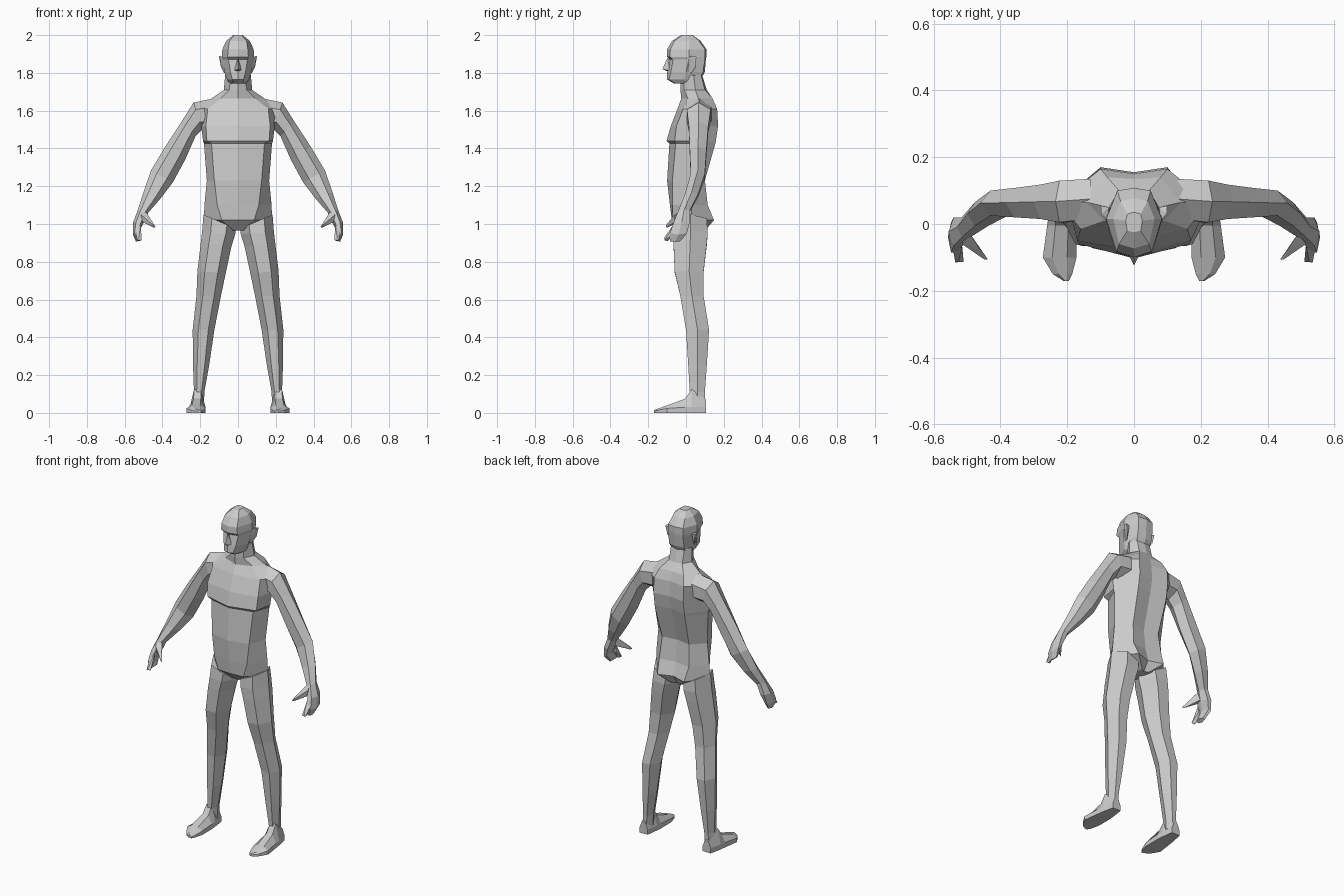
import bpy, bmesh
from mathutils import Vector

skin = bpy.data.materials.new("light_grey")
skin.diffuse_color = (0.6, 0.6, 0.6, 1)


def finish(name, bm, mirror):
    bmesh.ops.recalc_face_normals(bm, faces=bm.faces)
    me = bpy.data.meshes.new(name)
    bm.to_mesh(me)
    bm.free()
    me.materials.append(skin)
    ob = bpy.data.objects.new(name, me)
    bpy.context.collection.objects.link(ob)
    if mirror:
        ob.modifiers.new("mirror", 'MIRROR').use_axis[0] = True
    return ob


def loft(name, rings, mirror=False):
    """Skin a stack of closed rings and cap both ends."""
    bm = bmesh.new()
    loops = [[bm.verts.new(p) for p in r] for r in rings]
    n = len(loops[0])
    for a, b in zip(loops, loops[1:]):
        for i in range(n):
            j = (i + 1) % n
            bm.faces.new((a[i], a[j], b[j], b[i]))
    bm.faces.new(loops[0])
    bm.faces.new(loops[-1])
    return finish(name, bm, mirror)


def hull(name, pts, mirror=False):
    bm = bmesh.new()
    for p in pts:
        bm.verts.new(p)
    bmesh.ops.convex_hull(bm, input=bm.verts)
    return finish(name, bm, mirror)


def body_ring(z, yf, fx, fy, sx, sy, bx, by, yb):
    """Symmetric eight-point section: front, side and back points."""
    half = [(fx, fy), (sx, sy), (bx, by)]
    pts = [(0, yf)] + half + [(0, yb)] + [(-x, y) for x, y in reversed(half)]
    return [(x, y, z) for x, y in pts]


def limb_ring(xo, zo, xi, zi, yf, yb):
    """Six-point section between an outer and an inner edge."""
    o, i = Vector((xo, 0, zo)), Vector((xi, 0, zi))
    mid = (yf + yb) / 2
    spots = [(0, mid), (.26, yf), (.72, yf), (1, mid), (.72, yb), (.26, yb)]
    return [o.lerp(i, t) + Vector((0, y, 0)) for t, y in spots]


# Torso from crotch to neck
loft("torso", [body_ring(*r) for r in (
    (.965, -.02, .02, -.02, .035, .03, .025, .10, .085),
    (1.02, -.075, .085, -.07, .18, .03, .09, .148, .12),
    (1.10, -.085, .11, -.072, .178, .03, .10, .115, .10),
    (1.23, -.10, .125, -.072, .165, .03, .09, .10, .085),
    (1.425, -.088, .14, -.055, .18, .045, .10, .155, .135),
    (1.44, -.103, .165, -.06, .185, .045, .10, .158, .14),
    (1.52, -.08, .17, -.05, .195, .05, .10, .17, .155),
    (1.61, -.045, .16, -.015, .225, .065, .10, .165, .15),
    (1.665, -.025, .09, .01, .14, .065, .08, .14, .135),
    (1.71, -.03, .045, -.01, .075, .05, .045, .10, .11),
    (1.79, -.03, .04, -.01, .068, .04, .045, .08, .085),
)])

# Head from jaw to crown
loft("head", [body_ring(*r) for r in (
    (1.745, -.065, .025, -.06, .045, .01, .04, .05, .06),
    (1.765, -.10, .03, -.09, .058, -.01, .045, .07, .08),
    (1.805, -.10, .04, -.08, .072, 0, .05, .09, .10),
    (1.87, -.085, .05, -.068, .083, .015, .05, .10, .105),
    (1.885, -.10, .055, -.085, .085, .015, .05, .10, .108),
    (1.925, -.10, .052, -.083, .083, .015, .05, .10, .108),
    (1.97, -.073, .045, -.06, .062, .015, .04, .068, .077),
    (2.0, -.025, .02, -.02, .025, .01, .02, .03, .035),
)])

# Face and ears
hull("nose", [(0, -.098, 1.88), (0, -.125, 1.82), (0, -.09, 1.805),
              (.02, -.085, 1.812), (-.02, -.085, 1.812), (0, -.06, 1.85)])
hull("ear", [(.068, .01, 1.80), (.075, .03, 1.80), (.08, .01, 1.88),
             (.10, .055, 1.885), (.098, .03, 1.89), (.09, .05, 1.83),
             (.075, .05, 1.88)], True)

# Arm, running into the curled hand
loft("arm", [limb_ring(*r) for r in (
    (.13, 1.665, .13, 1.50, .015, .135),
    (.235, 1.643, .19, 1.50, .005, .13),
    (.30, 1.54, .225, 1.465, .015, .118),
    (.385, 1.41, .28, 1.34, .02, .108),
    (.46, 1.285, .345, 1.22, .025, .10),
    (.50, 1.17, .41, 1.135, -.005, .065),
    (.53, 1.075, .475, 1.06, -.04, .02),
    (.555, 1.01, .497, 1.01, -.065, .02),
    (.557, .945, .522, .965, -.085, .005),
    (.54, .905, .518, .92, -.085, -.03),
)], True)
hull("thumb", [(.49, -.03, 1.07), (.515, -.06, 1.05), (.50, -.02, 1.02),
               (.505, -.06, 1.01), (.445, -.10, .98), (.437, -.107, .985),
               (.447, -.107, .992), (.465, -.07, 1.03)], True)
hull("index_finger", [(.545, -.06, .99), (.515, -.065, 1.0), (.545, -.055, .95),
                      (.515, -.06, .96), (.535, -.115, .915), (.51, -.113, .915),
                      (.525, -.10, .908), (.525, -.113, .93)], True)

# Leg from hip to ankle
loft("leg", [limb_ring(*r) for r in (
    (.183, 1.05, .01, .975, -.06, .11),
    (.19, .96, .015, .945, -.066, .115),
    (.197, .90, .035, .88, -.066, .11),
    (.215, .75, .065, .74, -.06, .093),
    (.22, .62, .09, .62, -.03, .093),
    (.24, .44, .125, .44, 0, .122),
    (.238, .25, .153, .25, .012, .11),
    (.233, .11, .178, .11, .02, .10),
    (.24, .04, .18, .04, .02, .10),
)], True)


def foot_ring(y, xi, xo, zt):
    """Flat sole, low side wall and a narrower instep."""
    w, zm = (xo - xi) * .28, min(.03, zt * .6)
    return [(xi, y, 0), (xo, y, 0), (xo, y, zm),
            (xo - w, y, zt), (xi + w, y, zt), (xi, y, zm)]


# Foot from heel to toe
loft("foot", [foot_ring(*r) for r in (
    (.105, .185, .24, .07),
    (.03, .175, .255, .125),
    (-.005, .172, .26, .075),
    (-.10, .172, .273, .04),
    (-.15, .185, .243, .022),
    (-.17, .195, .212, .015),
)], True)
